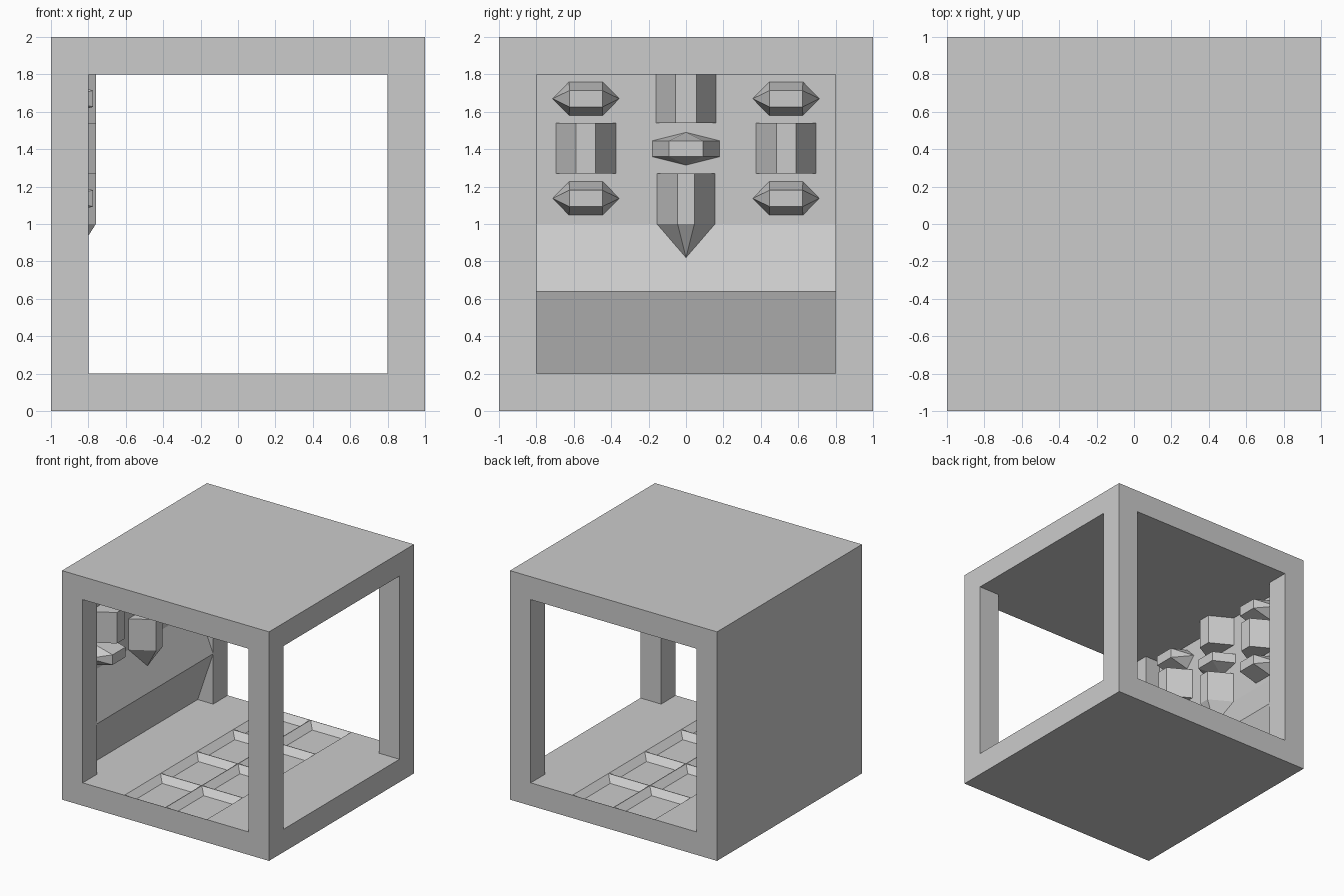
import bpy, bmesh

if "Cube" in bpy.data.objects:
    bpy.data.objects.remove(bpy.data.objects["Cube"])

WALL_X = -0.95   # inner face of the thin side wall


def hull(bm, pts):
    """Add the convex hull of some points to a bmesh."""
    verts = [bm.verts.new(p) for p in pts]
    bmesh.ops.convex_hull(bm, input=verts, use_existing_faces=False)


def finish(name, bm):
    bmesh.ops.recalc_face_normals(bm, faces=bm.faces)
    bmesh.ops.dissolve_limit(bm, angle_limit=0.001, verts=bm.verts, edges=bm.edges)
    me = bpy.data.meshes.new(name)
    bm.to_mesh(me)
    bm.free()
    ob = bpy.data.objects.new(name, me)
    bpy.context.collection.objects.link(ob)
    return ob


def box(bm, x0, x1, y0, y1, z0, z1):
    hull(bm, [(x, y, z) for x in (x0, x1) for y in (y0, y1) for z in (z0, z1)])


def prism_y(name, profile, y0, y1):
    bm = bmesh.new()
    face = bm.faces.new([bm.verts.new((x, y0, z)) for x, z in profile])
    ext = bmesh.ops.extrude_face_region(bm, geom=[face])
    moved = [v for v in ext["geom"] if isinstance(v, bmesh.types.BMVert)]
    bmesh.ops.translate(bm, verts=moved, vec=(0, y1 - y0, 0))
    return finish(name, bm)


def cut(target, cutter):
    mod = target.modifiers.new("cut", 'BOOLEAN')
    mod.operation = 'DIFFERENCE'
    mod.solver = 'EXACT'
    mod.object = cutter
    bpy.context.view_layer.objects.active = target
    bpy.ops.object.modifier_apply(modifier=mod.name)
    bpy.data.objects.remove(cutter, do_unlink=True)


# Solid cube that becomes the frame
bm = bmesh.new()
box(bm, -1, 1, -1, 1, 0, 2)
frame = finish("cube_frame", bm)

# Front-to-back opening
cut(frame, prism_y("tunnel_cutter",
                   [(-.8, .2), (.8, .2), (.8, 1.8), (-.8, 1.8)], -1.1, 1.1))

# Side opening, ending in the ridged inner wall
cut(frame, prism_y("side_cutter",
                   [(1.1, .2), (1.1, 1.8), (WALL_X, 1.8), (WALL_X, 1.0),
                    (-.8, .64), (WALL_X, .2)], -.8, .8))

# Two by four grid of sunken tiles in the floor
bm = bmesh.new()
for cx in (-.2, .2):
    for cy in (-.75, -.25, .25, .75):
        pts = []
        for z, hx, hy in ((.15, .14, .19), (.2, .197, .247), (.25, .197, .247)):
            pts += [(cx + sx * hx, cy + sy * hy, z) for sx in (-1, 1) for sy in (-1, 1)]
        hull(bm, pts)
cut(frame, finish("tile_cutter", bm))


def wall_piece(name, base, front, front_x, extra=()):
    """Faceted block on the wall: (y, z) base outline tapering to a front outline."""
    bm = bmesh.new()
    hull(bm, [(WALL_X, y, z) for y, z in base]
         + [(front_x, y, z) for y, z in front] + list(extra))
    bmesh.ops.recalc_face_normals(bm, faces=bm.faces)
    back = [f for f in bm.faces if f.normal.x < -.3]
    bmesh.ops.delete(bm, geom=back, context='FACES')
    me_ob = finish(name, bm)
    return me_ob


def rect(cy, hy, z0, z1):
    return [(cy + s * hy, z) for s in (-1, 1) for z in (z0, z1)]


# Upright blocks
wall_piece("upright_top", rect(0, .16, 1.54, 1.8), rect(0, .055, 1.54, 1.8), -.76)
wall_piece("upright_pointed", rect(0, .155, 1.0, 1.27), rect(0, .045, 1.0, 1.27), -.76,
           [(-.875, 0, .82)])
for side, cy in (("left", -.535), ("right", .535)):
    wall_piece("upright_" + side, rect(cy, .16, 1.27, 1.54),
               rect(cy, .052, 1.27, 1.54), -.76)
    # Lying gem blocks with pointed ends
    for row, cz in (("upper", 1.67), ("lower", 1.137)):
        base = rect(cy, .09, cz - .09, cz + .09) + [(cy - .178, cz), (cy + .178, cz)]
        wall_piece(f"gem_{row}_{side}", base,
                   rect(cy, .088, cz - .044, cz + .044), -.775)

# Central gem with points above and below
wall_piece("gem_centre", rect(0, .18, 1.36, 1.445) + [(0, 1.49), (0, 1.315)],
           rect(0, .09, 1.36, 1.445), -.775)
